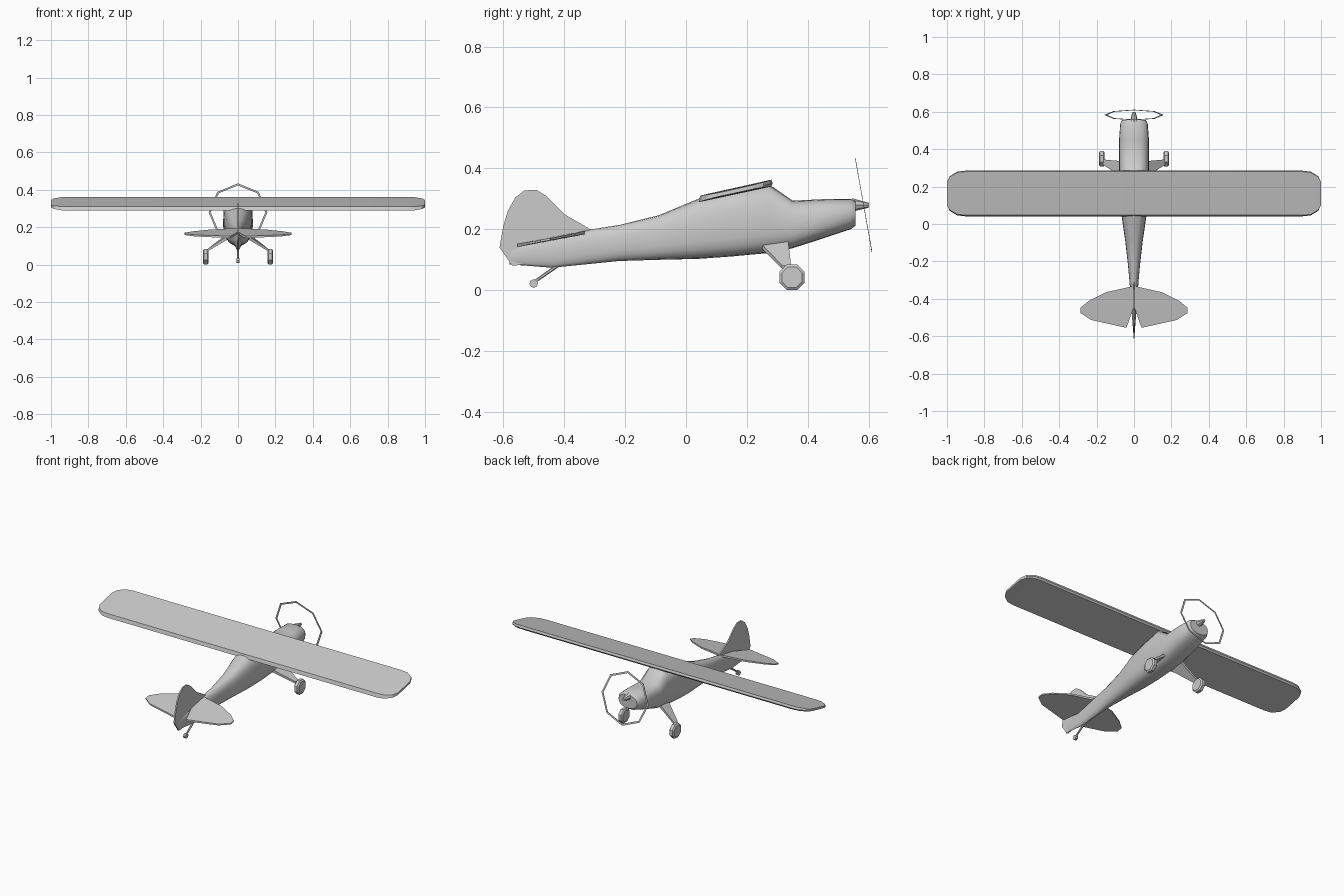
import bpy, bmesh, math
from mathutils import Vector, Matrix

if "Cube" in bpy.data.objects:
    bpy.data.objects.remove(bpy.data.objects["Cube"])


def finish(name, bm, angle=None):
    bmesh.ops.recalc_face_normals(bm, faces=bm.faces)
    me = bpy.data.meshes.new(name)
    bm.to_mesh(me)
    bm.free()
    ob = bpy.data.objects.new(name, me)
    bpy.context.collection.objects.link(ob)
    if angle:
        bpy.ops.object.select_all(action='DESELECT')
        ob.select_set(True)
        bpy.context.view_layer.objects.active = ob
        bpy.ops.object.shade_smooth_by_angle(angle=math.radians(angle))
    return ob


def loft(name, rings, angle=None, closed=False):
    """Skin rings of equal point count; cap the ends or join them up."""
    bm = bmesh.new()
    vs = [[bm.verts.new(p) for p in r] for r in rings]
    n = len(rings[0])
    pairs = list(zip(vs, vs[1:] + vs[:1])) if closed else list(zip(vs, vs[1:]))
    for a, b in pairs:
        for i in range(n):
            j = (i + 1) % n
            bm.faces.new((a[i], a[j], b[j], b[i]))
    if not closed:
        bm.faces.new(vs[0])
        bm.faces.new(vs[-1])
    return finish(name, bm, angle)


def rod(name, a, b, r1, r2, sides=8, angle=None):
    a, b = Vector(a), Vector(b)
    d = b - a
    bm = bmesh.new()
    m = Matrix.Translation((a + b) / 2) @ d.to_track_quat('Z', 'Y').to_matrix().to_4x4()
    bmesh.ops.create_cone(bm, cap_ends=True, segments=sides, radius1=r1,
                          radius2=r2, depth=d.length, matrix=m)
    return finish(name, bm, angle)


# Fuselage: y, half width, bottom z, top z, squareness
sections = [(-0.58, 0.004, 0.085, 0.14, 2), (-0.44, 0.015, 0.074, 0.175, 2),
            (-0.31, 0.024, 0.087, 0.200, 2.2), (-0.22, 0.032, 0.096, 0.214, 2.4),
            (-0.09, 0.047, 0.100, 0.246, 2.6), (0.04, 0.066, 0.103, 0.300, 2.8),
            (0.15, 0.075, 0.111, 0.325, 3), (0.27, 0.079, 0.122, 0.350, 3),
            (0.35, 0.080, 0.138, 0.294, 2.8), (0.45, 0.080, 0.170, 0.299, 2.6),
            (0.54, 0.073, 0.200, 0.300, 2.4), (0.557, 0.062, 0.212, 0.292, 2.2)]


def oval(y, w, lo, hi, e, n=20):
    pts = []
    for i in range(n):
        a = 2 * math.pi * i / n
        c, s = math.cos(a), math.sin(a)
        pts.append((w * math.copysign(abs(c) ** (2 / e), c), y,
                    (lo + hi) / 2 + (hi - lo) / 2 * math.copysign(abs(s) ** (2 / e), s)))
    return pts


loft("fuselage", [oval(*s) for s in sections], 40)

# Wing: thin inclined slab, ends rounded off in plan
profile = [(-0.122, 0.289), (0.115, 0.340), (0.122, 0.350), (0.117, 0.363), (-0.116, 0.311)]
stations = [(-1, 0.5, 0.6), (-0.985, 0.76, 0.75), (-0.945, 0.96, 0.92), (-0.9, 1, 1)]
stations += [(-x, c, t) for x, c, t in reversed(stations)]
rings = []
for x, c, t in stations:
    ring = []
    for y, z in profile:
        mid = 0.3265 + 0.217 * y
        ring.append((x, 0.163 + y * c, 0.3265 + 0.217 * y * c + (z - mid) * t))
    rings.append(ring)
loft("wing", rings, 30)

# Tail fin and rudder
fin = [(-0.612, 0.14), (-0.60, 0.21), (-0.585, 0.26), (-0.56, 0.305), (-0.53, 0.328),
       (-0.49, 0.329), (-0.46, 0.310), (-0.40, 0.250), (-0.31, 0.198),
       (-0.43, 0.10), (-0.57, 0.08)]
loft("tail_fin", [[(x, y, z) for y, z in fin] for x in (-0.004, 0.004)])

# Tailplane: one half mirrored, inclined like the wing
plan = [(0, -0.33), (0.03, -0.338), (0.15, -0.365), (0.24, -0.41), (0.285, -0.447),
        (0.285, -0.477), (0.23, -0.513), (0.04, -0.555), (0, -0.44)]
for side, label in ((-1, "left"), (1, "right")):
    loft(label + "_tailplane",
         [[(side * x, y, 0.167 + 0.19 * (y + 0.45) + h * (1 - x * 1.5)) for x, y in plan]
          for h in (-0.006, 0.006)])

    # Landing gear leg and wheel
    loft(label + "_gear_leg",
         [[(side * 0.055, 0.25, 0.135), (side * 0.055, 0.335, 0.15),
           (side * 0.06, 0.335, 0.165), (side * 0.06, 0.25, 0.15)],
          [(side * 0.165, 0.315, 0.070), (side * 0.165, 0.345, 0.070),
           (side * 0.165, 0.345, 0.082), (side * 0.165, 0.315, 0.082)]])
    # Wheel with bevelled rims
    wheel = []
    for x, r in ((0.157, 0.036), (0.163, 0.045), (0.181, 0.045), (0.187, 0.036)):
        wheel.append([(side * x, 0.348 + r * math.cos((i + .5) * math.pi / 4),
                       0.0425 + r * math.sin((i + .5) * math.pi / 4)) for i in range(8)])
    loft(label + "_wheel", wheel)

# Tail wheel and its strut
rod("tail_strut", (0, -0.42, 0.082), (0, -0.50, 0.026), 0.006, 0.005, 6)
rod("tail_wheel", (-0.008, -0.50, 0.022), (0.008, -0.50, 0.022), 0.014, 0.014, 8)

# Spinner and tilted propeller ring
rod("spinner", (0, 0.545, 0.28), (0, 0.6, 0.279), 0.022, 0.008, 8, 30)
ring = []
for i in range(8):
    a = i * math.pi / 4
    ring.append([(r * math.sin(a), 0.583 - 0.175 * r * math.cos(a) + d,
                  0.28 + 0.985 * r * math.cos(a))
                 for r, d in ((0.157, -0.001), (0.157, 0.001), (0.146, 0.001), (0.146, -0.001))])
loft("propeller_ring", ring, closed=True)
